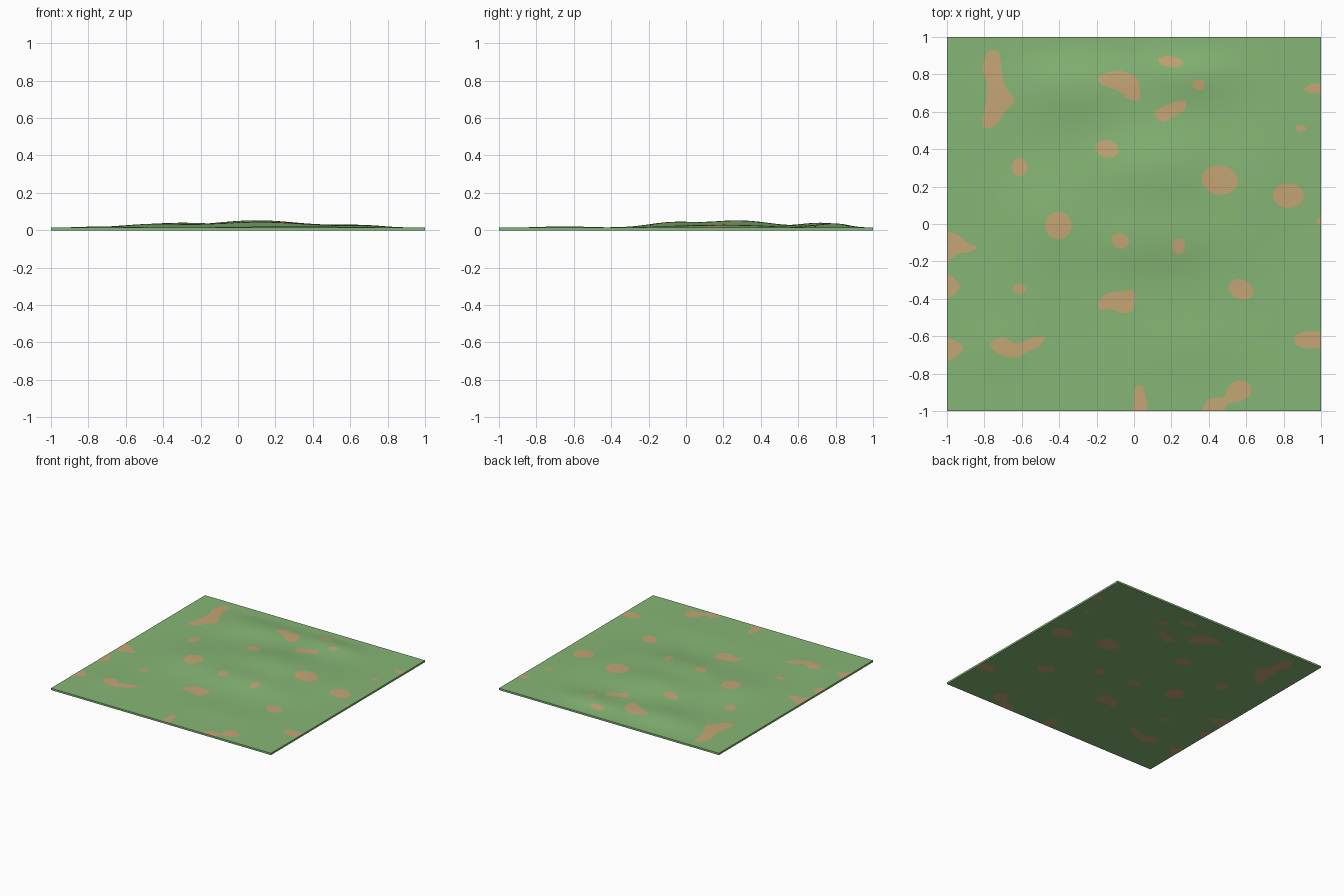
import bpy, bmesh, math
from mathutils import Vector
from mathutils.geometry import delaunay_2d_cdt

if "Cube" in bpy.data.objects:
    bpy.data.objects.remove(bpy.data.objects["Cube"])


def material(name, rgb):
    m = bpy.data.materials.new(name)
    m.diffuse_color = (*rgb, 1)
    m.use_nodes = True
    m.node_tree.nodes["Principled BSDF"].inputs["Base Color"].default_value = m.diffuse_color
    return m


grass = material("grass green", (0.24, 0.47, 0.18))
earth = material("sandy earth", (0.56, 0.38, 0.18))

# Round earth patches: centre x, y, radius x, y, tilt in degrees
ROUND = [
    (0.195, 0.868, 0.065, 0.03, -8), (0.345, 0.745, 0.033, 0.029, 0),
    (0.89, 0.512, 0.029, 0.017, 0), (-0.145, 0.402, 0.064, 0.046, -15),
    (-0.612, 0.303, 0.041, 0.051, 0), (0.458, 0.235, 0.097, 0.078, -10),
    (0.825, 0.152, 0.083, 0.066, 0), (-0.405, -0.008, 0.071, 0.075, 0),
    (-0.073, -0.09, 0.048, 0.04, -25), (0.24, -0.12, 0.034, 0.044, 0),
    (-0.612, -0.348, 0.036, 0.026, -15), (0.572, -0.35, 0.068, 0.052, -25),
]
# Irregular earth patches inside the tile: smoothed outline points
BLOBS = [
    [(-0.81, 0.52), (-0.74, 0.53), (-0.69, 0.6), (-0.64, 0.66), (-0.69, 0.74),
     (-0.71, 0.83), (-0.725, 0.92), (-0.78, 0.92), (-0.81, 0.83), (-0.785, 0.75), (-0.795, 0.63)],
    [(-0.19, 0.78), (-0.14, 0.81), (-0.05, 0.815), (0.02, 0.77), (0.03, 0.67),
     (-0.02, 0.665), (-0.09, 0.715), (-0.17, 0.745)],
    [(0.11, 0.6), (0.15, 0.545), (0.21, 0.575), (0.27, 0.61), (0.27, 0.66), (0.2, 0.645)],
    [(-0.19, -0.42), (-0.14, -0.37), (-0.06, -0.36), (0, -0.36), (-0.005, -0.46),
     (-0.06, -0.475), (-0.12, -0.455), (-0.18, -0.46)],
    [(-0.77, -0.64), (-0.7, -0.605), (-0.63, -0.64), (-0.55, -0.61), (-0.48, -0.605),
     (-0.5, -0.645), (-0.57, -0.685), (-0.65, -0.715), (-0.73, -0.69)],
]
# Patches cut off by the tile border (first and last point lie on it)
BORDER = [
    [(-1, -0.04), (-0.94, -0.06), (-0.89, -0.1), (-0.84, -0.125), (-0.88, -0.15), (-0.94, -0.16), (-1, -0.205)],
    [(-1, -0.26), (-0.965, -0.29), (-0.93, -0.335), (-0.96, -0.375), (-1, -0.4)],
    [(-1, -0.61), (-0.95, -0.625), (-0.915, -0.66), (-0.94, -0.7), (-1, -0.735)],
    [(-0.01 + 0.005, -1), (-0.0, -0.93), (0.01, -0.87), (0.045, -0.87), (0.065, -0.94), (0.07, -1)],
    [(0.36, -1), (0.4, -0.935), (0.48, -0.925), (0.51, -0.865), (0.56, -0.835), (0.62, -0.86),
     (0.615, -0.92), (0.56, -0.95), (0.5, -0.96), (0.485, -1)],
    [(1, -0.575), (0.92, -0.575), (0.86, -0.6), (0.87, -0.65), (0.93, -0.665), (1, -0.66)],
    [(1, 0.04), (0.978, 0.025), (0.975, 0.005), (1, -0.005)],
    [(1, 0.75), (0.95, 0.75), (0.91, 0.722), (0.95, 0.7), (1, 0.7)],
]


def smooth(points, closed, steps=4):
    """Catmull-Rom curve through the points."""
    p = [Vector(q) for q in points]
    n = len(p)
    at = (lambda i: p[i % n]) if closed else (lambda i: p[max(0, min(n - 1, i))])
    out = []
    for i in range(n if closed else n - 1):
        a, b, c, d = at(i - 1), at(i), at(i + 1), at(i + 2)
        for s in range(steps):
            t = s / steps
            out.append(0.5 * (2 * b + (c - a) * t + (2 * a - 5 * b + 4 * c - d) * t * t
                              + (3 * b - a - 3 * c + d) * t ** 3))
    if not closed:
        out.append(p[-1])
    return [Vector((max(-1, min(1, v.x)), max(-1, min(1, v.y)))) for v in out]


def ellipse(cx, cy, rx, ry, tilt, n=24):
    c, s = math.cos(math.radians(tilt)), math.sin(math.radians(tilt))
    ring = [(rx * math.cos(k * math.tau / n), ry * math.sin(k * math.tau / n)) for k in range(n)]
    return [Vector((cx + x * c - y * s, cy + x * s + y * c)) for x, y in ring]


# Gentle hills: centre x, y, spread x, y, height
HILLS = [(0.1, 0.28, 0.33, 0.24, 0.038), (0.12, -0.08, 0.36, 0.17, 0.026),
         (-0.3, 0.72, 0.32, 0.17, 0.025), (0.3, 0.8, 0.25, 0.14, 0.021),
         (-0.45, 0.02, 0.22, 0.25, 0.018), (0.65, 0.2, 0.2, 0.3, 0.012),
         (-0.75, -0.65, 0.2, 0.15, 0.006), (0.3, -0.65, 0.35, 0.15, 0.006)]


def height(x, y):
    edge = min(1, (1 - abs(x)) / 0.3) * min(1, (1 - abs(y)) / 0.2)
    edge = edge * edge * (3 - 2 * edge)
    z = sum(h * math.exp(-((x - a) / u) ** 2 - ((y - b) / v) ** 2) for a, b, u, v, h in HILLS)
    return 0.015 + edge * min(z, 0.06)


# Triangulate the tile so that patch outlines become real edges
N = 50
pts = [Vector((-1 + 2 * i / N, -1 + 2 * j / N)) for i in range(N + 1) for j in range(N + 1)]
loops = [[0, N * (N + 1), (N + 1) ** 2 - 1, N]]
outlines = [ellipse(*r) for r in ROUND] + [smooth(b, True) for b in BLOBS] + [smooth(b, False) for b in BORDER]
for line in outlines:
    area = sum(a.x * b.y - a.y * b.x for a, b in zip(line, line[1:] + line[:1]))
    if area < 0:
        line.reverse()
    loops.append(list(range(len(pts), len(pts) + len(line))))
    pts += line
verts, _, faces, _, _, origin = delaunay_2d_cdt(pts, [], loops, 1, 1e-5)

# Terrain tile: hilly top, flat underside, closed border
bm = bmesh.new()
top = [bm.verts.new((v.x, v.y, height(v.x, v.y))) for v in verts]
low = [bm.verts.new((v.x, v.y, 0)) for v in verts]
for f, src in zip(faces, origin):
    patch = int(any(k > 0 for k in src))
    up = bm.faces.new([top[i] for i in f])
    down = bm.faces.new([low[i] for i in reversed(f)])
    up.material_index = down.material_index = patch
    up.smooth = True
index = {v: i for i, v in enumerate(top)}
for e in [e for e in bm.edges if e.is_boundary and e.verts[0] in index]:
    a, b = (index[v] for v in e.verts)
    side = bm.faces.new([top[a], top[b], low[b], low[a]])
    side.material_index = e.link_faces[0].material_index
bmesh.ops.recalc_face_normals(bm, faces=bm.faces)
mesh = bpy.data.meshes.new("terrain_tile")
bm.to_mesh(mesh)
bm.free()
mesh.materials.append(grass)
mesh.materials.append(earth)
tile = bpy.data.objects.new("terrain_tile", mesh)
bpy.context.collection.objects.link(tile)
bpy.context.view_layer.objects.active = tile
tile.select_set(True)
bpy.ops.object.shade_smooth_by_angle(angle=math.radians(40))
